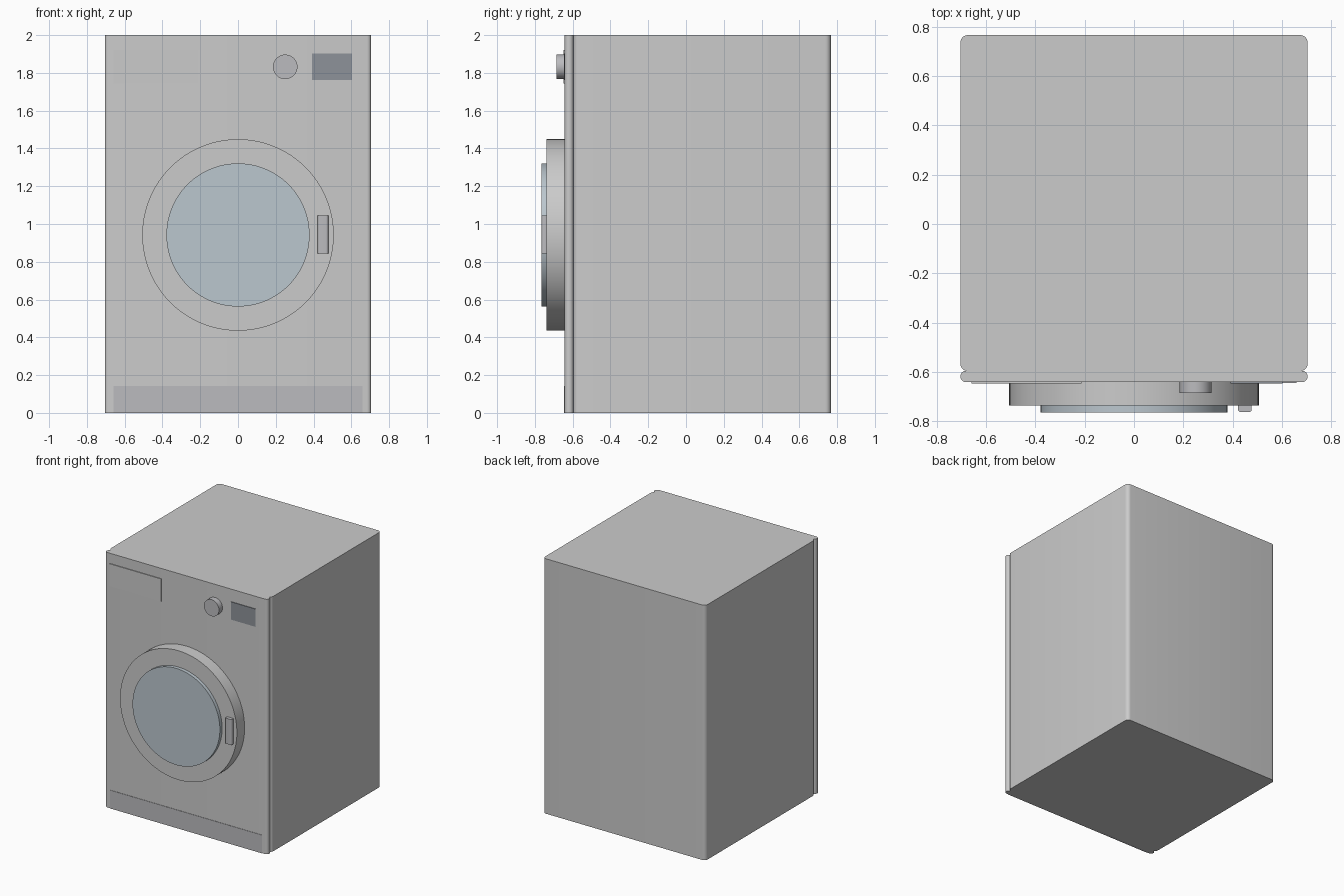
import bpy, bmesh, math
from mathutils import Matrix, Vector

if "Cube" in bpy.data.objects:
    bpy.data.objects.remove(bpy.data.objects["Cube"])


def material(name, rgb):
    m = bpy.data.materials.new(name)
    m.diffuse_color = (*rgb, 1)
    m.use_nodes = True
    m.node_tree.nodes["Principled BSDF"].inputs["Base Color"].default_value = m.diffuse_color
    return m


dark = material("dark_plastic", (0.50, 0.50, 0.52))
glass = material("tinted_glass", (0.50, 0.57, 0.62))
screen = material("screen", (0.27, 0.29, 0.32))


def finish(bm, name, mat):
    bmesh.ops.recalc_face_normals(bm, faces=bm.faces[:])
    mesh = bpy.data.meshes.new(name)
    bm.to_mesh(mesh)
    bm.free()
    ob = bpy.data.objects.new(name, mesh)
    bpy.context.collection.objects.link(ob)
    if mat:
        mesh.materials.append(mat)
    bpy.ops.object.select_all(action='DESELECT')
    ob.select_set(True)
    bpy.context.view_layer.objects.active = ob
    bpy.ops.object.shade_smooth_by_angle(angle=math.radians(30))
    return ob


def box(name, x, y, z, radius=0, mat=None):
    """Box from (min, max) ranges, with optional rounded vertical edges."""
    lo, hi = Vector((x[0], y[0], z[0])), Vector((x[1], y[1], z[1]))
    bm = bmesh.new()
    bmesh.ops.create_cube(bm, size=1, matrix=Matrix.Translation((lo + hi) / 2)
                          @ Matrix.Diagonal((*(hi - lo), 1)))
    if radius:
        upright = [e for e in bm.edges
                   if abs(e.verts[0].co.z - e.verts[1].co.z) > 1e-4]
        bmesh.ops.bevel(bm, geom=upright, offset=radius, segments=6,
                        profile=0.5, affect='EDGES')
    return finish(bm, name, mat)


def disc(name, x, z, r, y, sides=64, mat=None):
    """Cylinder along y, from y[0] to y[1]."""
    bm = bmesh.new()
    bmesh.ops.create_cone(bm, cap_ends=True, segments=sides, radius1=r, radius2=r,
                          depth=y[1] - y[0],
                          matrix=Matrix.Translation((x, (y[0] + y[1]) / 2, z))
                          @ Matrix.Rotation(math.pi / 2, 4, 'X'))
    return finish(bm, name, mat)


# Cabinet and front
box("cabinet", (-0.705, 0.705), (-0.597, 0.767), (0, 2), 0.03)
box("front_panel", (-0.705, 0.705), (-0.642, -0.596), (0, 2), 0.022)
box("kick_plate", (-0.66, 0.66), (-0.645, -0.62), (0, 0.143), mat=dark)

# Door
disc("door_ring", 0, 0.942, 0.507, (-0.738, -0.63), 96)
disc("door_glass", 0, 0.942, 0.379, (-0.766, -0.73), 96, glass)
box("door_handle", (0.422, 0.478), (-0.764, -0.73), (0.845, 1.045), 0.012, dark)

# Controls
box("detergent_drawer", (-0.66, -0.213), (-0.648, -0.62), (1.745, 1.92))
disc("program_knob", 0.25, 1.832, 0.065, (-0.686, -0.63), 48, dark)
box("display", (0.392, 0.603), (-0.647, -0.62), (1.763, 1.902), mat=screen)
